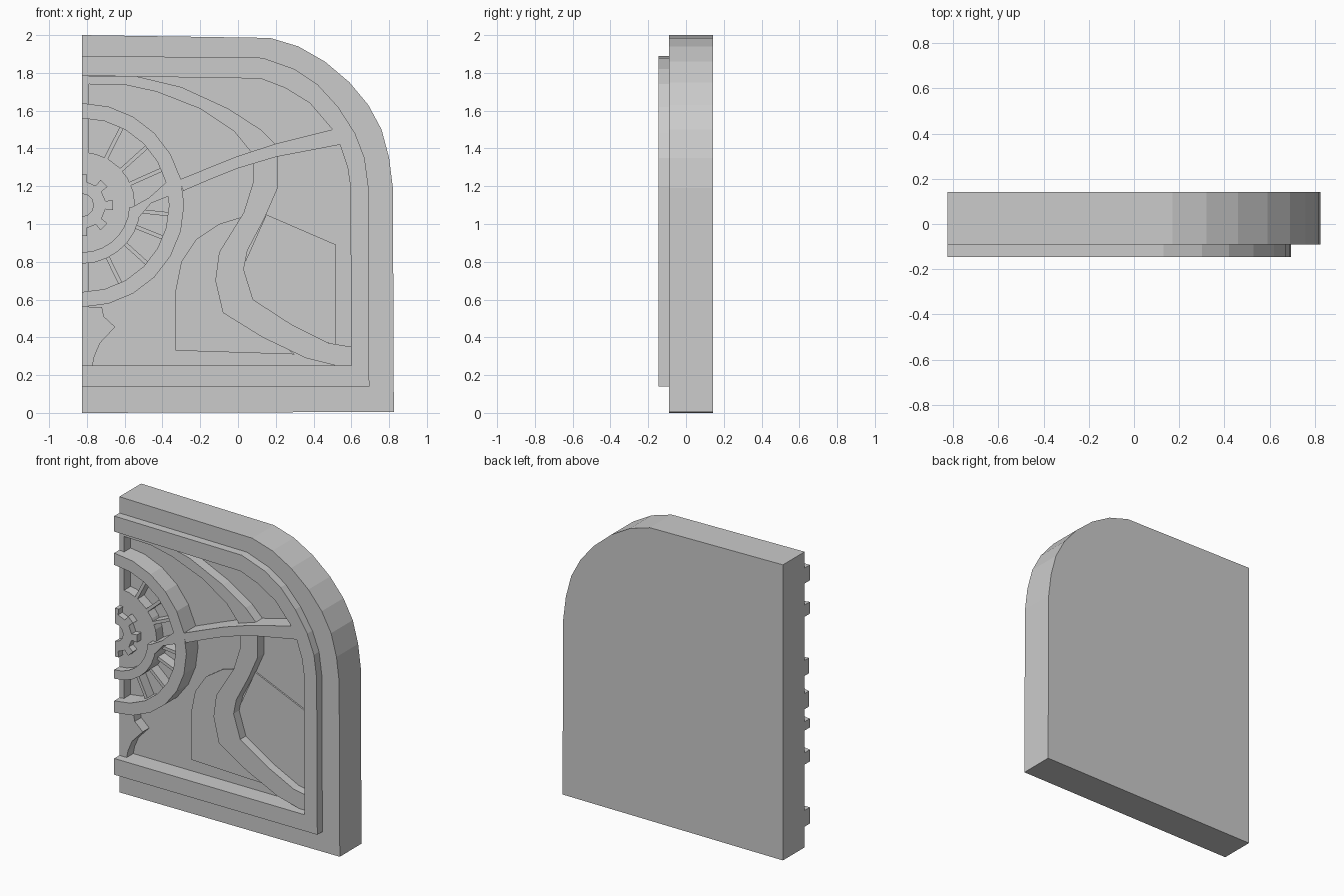
import bpy, bmesh
from math import sin, cos, radians

if "Cube" in bpy.data.objects:
    bpy.data.objects.remove(bpy.data.objects["Cube"])

FLOOR, MID, TOP, BACK = -0.02, -0.09, -0.145, 0.142
CX, CZ = -0.825, 1.1


def prism(name, pts, y0, y1):
    """Extrude an (x, z) outline from y0 (front) to y1 (back)."""
    bm = bmesh.new()
    face = bm.faces.new([bm.verts.new((x, y0, z)) for x, z in pts])
    ext = bmesh.ops.extrude_face_region(bm, geom=[face])
    verts = [v for v in ext["geom"] if isinstance(v, bmesh.types.BMVert)]
    bmesh.ops.translate(bm, verts=verts, vec=(0, y1 - y0, 0))
    bmesh.ops.recalc_face_normals(bm, faces=bm.faces[:])
    me = bpy.data.meshes.new(name)
    bm.to_mesh(me)
    bm.free()
    ob = bpy.data.objects.new(name, me)
    bpy.context.collection.objects.link(ob)
    return ob


def polar(r, deg):
    return (CX + r * cos(radians(deg)), CZ + r * sin(radians(deg)))


def arc(r, a0, a1, n):
    return [polar(r, a0 + (a1 - a0) * i / n) for i in range(n + 1)]


def half_ring(name, r0, r1, y0, y1, a0=-90, a1=90, n=12):
    return prism(name, arc(r1, a0, a1, n) + arc(r0, a1, a0, n), y0, y1)


# Outlines, running from top left clockwise to bottom left
slab = [(-.825, 2), (.17, 1.985), (.32, 1.94), (.46, 1.86), (.59, 1.75), (.69, 1.63),
        (.76, 1.5), (.8, 1.35), (.82, 1.19), (.825, .005), (-.825, 0)]
frame_out = [(-.825, 1.89), (.13, 1.88), (.3, 1.82), (.42, 1.74), (.53, 1.62),
             (.62, 1.48), (.67, 1.35), (.69, 1.2), (.695, .14), (-.825, .14)]
opening = [(.12, 1.77), (.25, 1.72), (.38, 1.64), (.5, 1.5), (.54, 1.42),
           (.58, 1.3), (.595, 1.2), (.6, .25)]

# Back plate, stepped border and raised frame
prism("back_plate", slab, FLOOR, BACK)
inner = [(-.825, 1.785)] + opening + [(-.825, .25)]
prism("border", slab + inner[::-1], MID, FLOOR)
prism("raised_frame", frame_out + inner[::-1], TOP, MID)

# Left rim with its notched ornament
prism("left_rim", [(-.825, 1.785), (-.79, 1.785), (-.79, .56), (-.72, .56), (-.71, .51),
                   (-.65, .455), (-.73, .37), (-.76, .3), (-.77, .25), (-.825, .25)],
      MID, FLOOR)

# Shallow panels on the floor, either side of the curved band
prism("left_floor_panel", [(-.33, .33), (-.33, .65), (-.3, .8), (-.22, .92), (-.1, 1),
                           (.03, 1.04), (-.08, .8), (0, .55), (.3, .31)], FLOOR - .01, FLOOR)
prism("right_floor_panel", [(.15, 1.05), (.52, .89), (.52, .36), (.3, .42), (.05, .6),
                            (.02, .76)], FLOOR - .01, FLOOR)

# Curved bands
prism("upper_band", [(-.79, 1.78), (-.53, 1.78), (-.3, 1.725), (-.05, 1.61), (.12, 1.5),
                     (.21, 1.41), (.07, 1.38), (-.02, 1.49), (-.2, 1.61), (-.43, 1.7),
                     (-.59, 1.735), (-.79, 1.74)], MID, FLOOR)
prism("lower_band", [(.08, 1.33), (.21, 1.37), (.21, 1.19), (.14, 1.03), (.05, .86),
                     (.03, .76), (.08, .6), (.28, .47), (.48, .37), (.6, .35), (.6, .25),
                     (.54, .245), (.36, .29), (.13, .4), (-.08, .53), (-.12, .7),
                     (-.1, .85), (.03, 1.06), (.08, 1.22)], MID, FLOOR)

# Arm from hub to frame
prism("outer_arm", [(-.31, 1.235), (-.15, 1.3), (0, 1.36), (.2, 1.425), (.5, 1.5),
                    (.54, 1.42), (.2, 1.355), (0, 1.295), (-.15, 1.235), (-.29, 1.175)],
      TOP, FLOOR)
prism("inner_arm", [(-.56, 1.09), (-.47, 1.14), (-.37, 1.23), (-.36, 1.15),
                    (-.46, 1.11), (-.52, 1.04)], TOP, FLOOR)

# Wheel: rim ring, spokes, hub disc, lower collar
half_ring("wheel_ring", .46, .54, TOP, FLOOR)
half_ring("lower_collar", .25, .31, TOP, FLOOR, -90, -2, 7)
prism("hub_disc", arc(.28, -90, 90, 12), MID, FLOOR)
for a in (63, 42, 24, -6, -22, -42, -64):
    h = 1.3
    prism("spoke", [polar(.27, a - h * 1.7), polar(.47, a - h),
                    polar(.47, a + h), polar(.27, a + h * 1.7)], MID, FLOOR)

# Half gear with square teeth around a centre hole
gear = []
for k in range(-90, 91, 45):
    for r, d in ((.125, -10), (.165, -9), (.165, 9), (.125, 10)):
        if -90 <= k + d <= 90:
            gear.append(polar(r, k + d))
gear = [polar(.165, -90)] + gear + [polar(.165, 90)]
prism("half_gear", gear + arc(.06, 90, -90, 6), -.135, MID)
